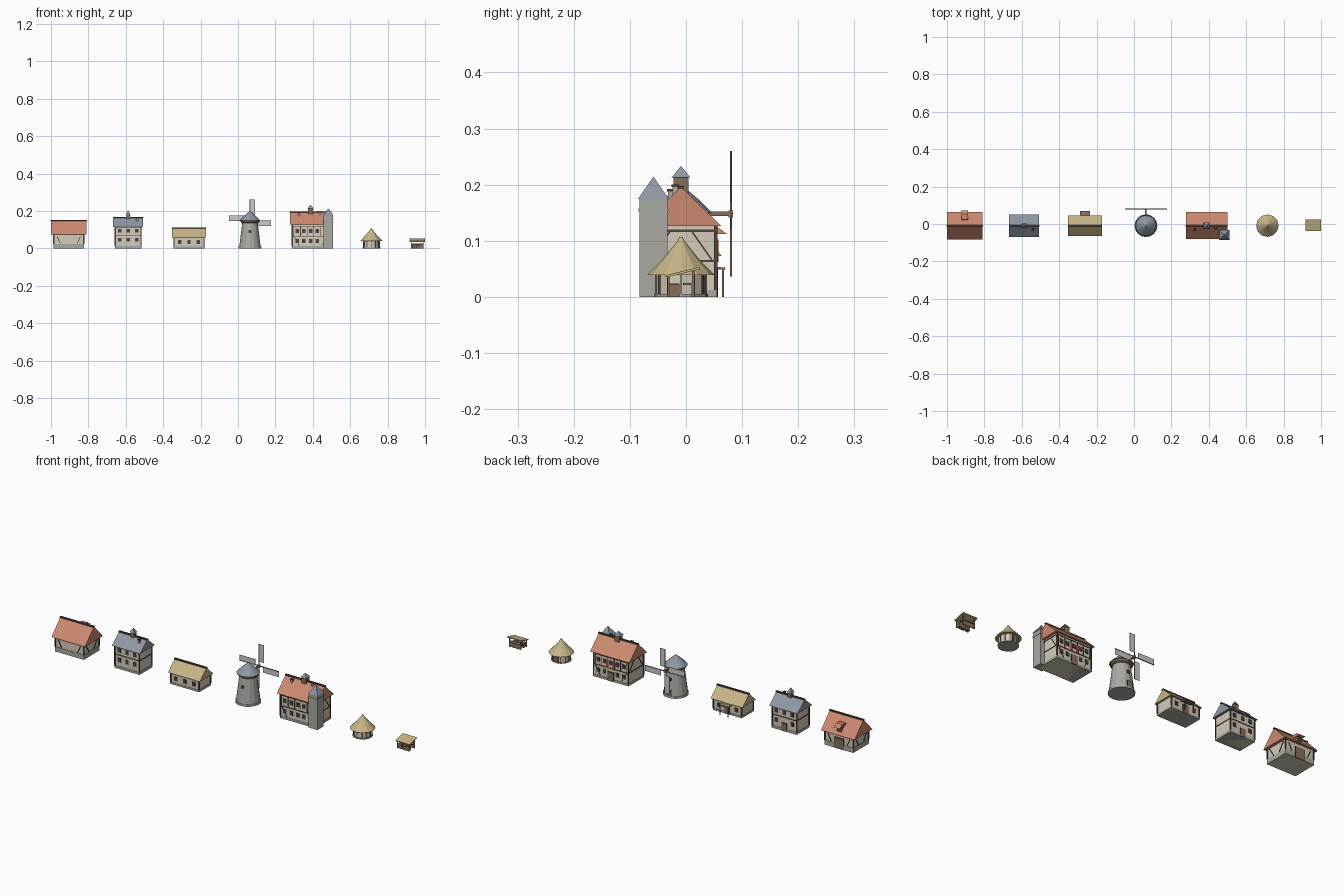
import bpy, math
from mathutils import Matrix, Vector

if "Cube" in bpy.data.objects:
    bpy.data.objects.remove(bpy.data.objects["Cube"])

Y0 = -0.009  # common centre line of the row of buildings


def material(name, r, g, b):
    m = bpy.data.materials.new(name)
    m.diffuse_color = (r, g, b, 1)
    m.use_nodes = True
    m.node_tree.nodes["Principled BSDF"].inputs["Base Color"].default_value = m.diffuse_color
    return m


TILE = material("terracotta", 0.60, 0.25, 0.16)
SLATE = material("slate", 0.27, 0.31, 0.37)
THATCH = material("thatch", 0.56, 0.46, 0.24)
PLASTER = material("plaster", 0.66, 0.60, 0.49)
STONE = material("stone", 0.40, 0.40, 0.37)
TIMBER = material("timber", 0.09, 0.06, 0.04)
WOOD = material("wood", 0.24, 0.16, 0.10)
GLASS = material("dark_glass", 0.06, 0.06, 0.07)
CLOTH = material("sail_cloth", 0.62, 0.62, 0.60)
RED = material("red_cloth", 0.50, 0.06, 0.05)


def mesh(name, verts, faces, mat):
    me = bpy.data.meshes.new(name)
    me.from_pydata(verts, [], faces)
    me.materials.append(mat)
    ob = bpy.data.objects.new(name, me)
    bpy.context.collection.objects.link(ob)
    return ob


def box(name, x, y, z, hx, hy, hz, mat, rot=(0, 0, 0)):
    """Box by centre and half sizes."""
    v = [(a * hx, b * hy, c * hz) for c in (-1, 1) for a, b in ((-1, -1), (1, -1), (1, 1), (-1, 1))]
    f = [(3, 2, 1, 0), (4, 5, 6, 7)] + [(i, (i + 1) % 4, (i + 1) % 4 + 4, i + 4) for i in range(4)]
    ob = mesh(name, v, f, mat)
    ob.location, ob.rotation_euler = (x, y, z), rot
    return ob


def beam(name, a, b, r, mat=TIMBER):
    """Square bar between two points."""
    a, b = Vector(a), Vector(b)
    ob = box(name, 0, 0, 0, r, r, (b - a).length / 2, mat)
    ob.rotation_euler = (b - a).to_track_quat('Z', 'Y').to_euler()
    ob.location = (a + b) / 2
    return ob


def prism(name, x0, x1, section, mat):
    """Extrude a counter-clockwise (y, z) outline along x."""
    n = len(section)
    v = [(x, y, z) for x in (x0, x1) for y, z in section]
    f = [tuple(range(n))[::-1], tuple(range(n, 2 * n))]
    f += [(i, (i + 1) % n, (i + 1) % n + n, i + n) for i in range(n)]
    return mesh(name, v, f, mat)


def lathe(name, x, y, profile, n, mat, turn=0.0):
    """Faceted turned solid from (radius, z) pairs."""
    v = [(x + r * math.cos(turn + math.tau * i / n), y + r * math.sin(turn + math.tau * i / n), z)
         for r, z in profile for i in range(n)]
    f = [(k * n + i, k * n + (i + 1) % n, (k + 1) * n + (i + 1) % n, (k + 1) * n + i)
         for k in range(len(profile) - 1) for i in range(n)]
    f += [tuple(range(n))[::-1], tuple(range(len(v) - n, len(v)))]
    return mesh(name, v, f, mat)


def window(x, y, z, s=0.009):
    box("window_frame", x, y, z, s, 0.0015, s * 1.15, TIMBER)
    box("window_pane", x, y, z, s * 0.75, 0.0022, s * 0.9, GLASS)


def door(x, y, w, h, mat=WOOD):
    box("door_frame", x, y, h / 2, w + 0.003, 0.002, h / 2, TIMBER)
    box("door", x, y, h / 2 - 0.0015, w, 0.003, h / 2 - 0.0015, mat)


def house(name, x, hx, hy, wall, rhx, rhy, eave, ridge, roof, base):
    """Walls, plinth, corner timbers and a solid gabled roof."""
    box(name + "_walls", x, Y0, wall / 2, hx, hy, wall / 2, PLASTER)
    box(name + "_plinth", x, Y0, base / 2, hx + 0.002, hy + 0.002, base / 2, STONE)
    prism(name + "_roof", x - rhx, x + rhx, [(Y0 - rhy, eave), (Y0 + rhy, eave), (Y0, ridge)], roof)
    box(name + "_ridge_cap", x, Y0, ridge - 0.001, rhx + 0.002, 0.0045, 0.003, TIMBER)
    for sx in (-1, 1):
        for sy in (-1, 1):
            box(name + "_corner_post", x + sx * hx, Y0 + sy * hy, (base + wall) / 2, 0.003, 0.003,
                (wall - base) / 2, TIMBER)


def bands(name, x, hx, hy, heights):
    for z in heights:
        box(name + "_band", x, Y0, z, hx + 0.002, hy + 0.002, 0.002, TIMBER)


def cupola(x, z0, z1, z2, h):
    box("cupola", x, Y0, (z0 + z1) / 2, h, h, (z1 - z0) / 2, WOOD)
    lathe("cupola_roof", x, Y0, [(h * 1.75, z1), (0.0005, z2)], 4, SLATE, math.pi / 4)


def chimney(x, y, z0, z1):
    box("chimney", x, y, (z0 + z1) / 2, 0.005, 0.005, (z1 - z0) / 2, STONE)
    box("chimney_cap", x, y, z1, 0.0065, 0.0065, 0.002, TIMBER)


# Barn with big rear door and hoist dormer
bx = -0.905
house("barn", bx, 0.080, 0.062, 0.076, 0.095, 0.073, 0.073, 0.150, TILE, 0.024)
door(bx, Y0 + 0.063, 0.024, 0.056)
box("dormer", bx, 0.034, 0.099, 0.012, 0.018, 0.014, WOOD)
box("dormer_hatch", bx, 0.052, 0.100, 0.008, 0.001, 0.009, TIMBER)
prism("dormer_roof", bx - 0.017, bx + 0.017, [(0.018, 0.112), (0.073, 0.112), (0.053, 0.127), (0.025, 0.127)], TILE)
for sx in (-1, 1):
    for sy in (-1, 1):
        beam("barn_brace", (bx + sx * 0.062, Y0 + sy * 0.063, 0.062), (bx + sx * 0.045, Y0 + sy * 0.063, 0.026), 0.0018)
        beam("barn_end_brace", (bx + sx * 0.081, Y0 + sy * 0.048, 0.070), (bx + sx * 0.081, Y0 + sy * 0.02, 0.026), 0.0018)

# Two-storey town house
tx = -0.587
house("townhouse", tx, 0.069, 0.050, 0.117, 0.080, 0.060, 0.113, 0.165, SLATE, 0.012)
bands("townhouse", tx, 0.069, 0.050, (0.070, 0.114))
for dx in (-0.045, 0, 0.045):
    for sy in (-1, 1):
        window(tx + dx, Y0 + sy * 0.051, 0.094)
        if sy < 0 or dx:
            window(tx + dx, Y0 + sy * 0.051, 0.046)
door(tx, Y0 + 0.051, 0.011, 0.042)
cupola(tx, 0.150, 0.183, 0.203, 0.010)
chimney(tx + 0.047, Y0 - 0.018, 0.135, 0.163)

# Thatched cottage with rear porch
cx = -0.262
house("cottage", cx, 0.080, 0.047, 0.062, 0.090, 0.055, 0.058, 0.110, THATCH, 0.010)
for dx in (-0.05, 0, 0.05):
    window(cx + dx, Y0 - 0.048, 0.033)
    if dx:
        window(cx + dx, Y0 + 0.048, 0.033)
door(cx, Y0 + 0.048, 0.012, 0.043)
box("porch_roof", cx, 0.053, 0.052, 0.027, 0.017, 0.002, WOOD, (-0.12, 0, 0))
for sx in (-1, 1):
    box("porch_post", cx + sx * 0.023, 0.066, 0.025, 0.002, 0.002, 0.025, WOOD)

# Windmill
wx, hub = 0.064, 0.148
lathe("mill_base", wx, Y0, [(0.061, 0), (0.060, 0.010)], 16, STONE)
lathe("mill_tower", wx, Y0, [(0.057, 0.010), (0.041, 0.140)], 16, STONE)
lathe("mill_skirt", wx, Y0, [(0.044, 0.136), (0.050, 0.141), (0.050, 0.150)], 16, WOOD)
lathe("mill_cap", wx, Y0, [(0.055, 0.150), (0.030, 0.175), (0.001, 0.200)], 16, SLATE)
door(wx, Y0 + 0.055, 0.011, 0.040)
for sy in (-1, 1):
    window(wx, Y0 + sy * 0.047, 0.090, 0.007)
beam("mill_shaft", (wx, 0.0, hub), (wx, 0.082, hub), 0.004, WOOD)
box("mill_hub", wx, 0.080, hub, 0.006, 0.004, 0.006, WOOD)
for k in range(4):
    turn = Matrix.Translation((wx, 0.080, hub)) @ Matrix.Rotation(k * math.pi / 2, 4, 'Y')
    for part, x, z, hx, hz, hy, mat in (("sail_spar", 0, 0.056, 0.0018, 0.056, 0.0018, WOOD),
                                        ("sail", 0.014, 0.067, 0.014, 0.045, 0.001, CLOTH)):
        ob = box(part, 0, 0, 0, hx, hy, hz, mat)
        ob.matrix_world = turn @ Matrix.Translation((x, 0, z))

# Large inn with stair tower
ix = 0.388
house("inn", ix, 0.098, 0.062, 0.128, 0.111, 0.0725, 0.126, 0.196, TILE, 0.012)
bands("inn", ix, 0.098, 0.062, (0.064, 0.118))
for dx in (-0.072, -0.036, 0, 0.036, 0.072):
    for sy in (-1, 1):
        if sy < 0 and dx > 0.06:
            continue
        window(ix + dx, Y0 + sy * 0.063, 0.093)
        if sy < 0 or dx:
            window(ix + dx, Y0 + sy * 0.063, 0.040)
for dx in (-0.09, -0.054, -0.018, 0.018, 0.054, 0.09):
    for sy in (-1, 1):
        y = Y0 + sy * 0.063
        beam("inn_stud", (ix + dx, y, 0.064), (ix + dx, y, 0.118), 0.0015)
        if abs(dx) > 0.06:
            s = 1 if dx > 0 else -1
            beam("inn_brace", (ix + dx, y, 0.062), (ix + dx - s * 0.03, y, 0.014), 0.0015)
door(ix, Y0 + 0.063, 0.014, 0.047)
for dx in (-0.018, 0.018):
    box("banner", ix + dx, Y0 + 0.0655, 0.082, 0.006, 0.001, 0.020, RED)
for sy in (-1, 1):
    for sx in (-1, 1):
        beam("inn_end_brace", (ix + sx * 0.099, Y0 + sy * 0.055, 0.066), (ix + sx * 0.099, Y0 + sy * 0.02, 0.116), 0.0015)
cupola(ix, 0.180, 0.213, 0.233, 0.0135)
chimney(ix - 0.062, Y0 - 0.018, 0.165, 0.190)
chimney(ix + 0.050, Y0 - 0.010, 0.172, 0.198)
box("stair_tower", 0.483, -0.058, 0.0875, 0.025, 0.025, 0.0875, STONE)
box("stair_tower_band", 0.483, -0.058, 0.155, 0.027, 0.027, 0.003, STONE)
lathe("stair_tower_roof", 0.483, -0.058, [(0.0385, 0.175), (0.0005, 0.214)], 4, SLATE, math.pi / 4)

# Round thatched hut
rx = 0.713
lathe("hut_plinth", rx, Y0, [(0.048, 0), (0.048, 0.005)], 12, STONE)
lathe("hut_wall", rx, Y0, [(0.044, 0.005), (0.044, 0.048)], 12, PLASTER)
lathe("hut_roof", rx, Y0, [(0.060, 0.039), (0.032, 0.068), (0.006, 0.100), (0.003, 0.107)], 12, THATCH)
for i in range(12):
    a = math.tau * i / 12
    box("hut_post", rx + 0.044 * math.cos(a), Y0 + 0.044 * math.sin(a), 0.025, 0.002, 0.002, 0.022, WOOD, (0, 0, a))
door(rx, Y0 + 0.043, 0.010, 0.037)

# Market stall with sloping thatch
sx0 = 0.958
for dx in (-1, 1):
    for dy, top in ((-0.022, 0.038), (0.022, 0.048)):
        box("stall_post", sx0 + dx * 0.032, Y0 + dy, top / 2, 0.002, 0.002, top / 2, WOOD)
box("stall_roof", sx0, -0.006, 0.044, 0.041, 0.031, 0.002, THATCH, (0.235, 0, 0))
box("stall_counter", sx0, Y0 + 0.014, 0.023, 0.034, 0.010, 0.002, WOOD)
box("stall_counter_front", sx0, Y0 + 0.020, 0.011, 0.032, 0.0015, 0.011, WOOD)
for dx, dy, h in ((-0.02, -0.012, 0.012), (0.004, -0.014, 0.009), (0.022, -0.012, 0.011)):
    box("crate", sx0 + dx, Y0 + dy, h, 0.009, 0.009, h, WOOD)
